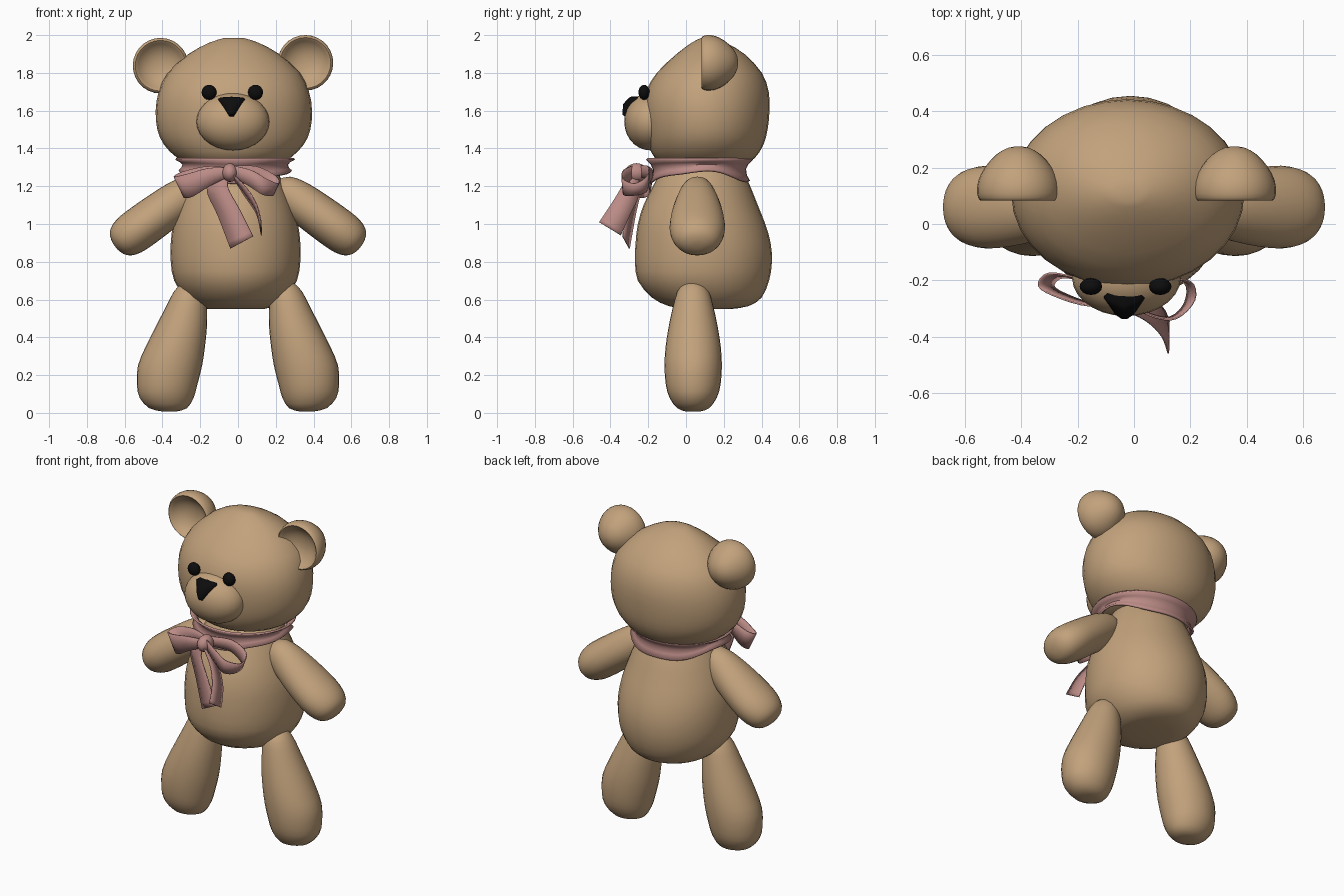
import bpy, bmesh, math
from mathutils import Matrix, Vector


def material(name, rgb):
    m = bpy.data.materials.new(name)
    m.diffuse_color = (*rgb, 1)
    return m


FUR = material("tan fur", (0.54, 0.36, 0.20))
RIBBON = material("dusty pink ribbon", (0.50, 0.26, 0.24))
BLACK = material("black", (0.004, 0.004, 0.004))


def finish(name, bm, mat, angle=50):
    bmesh.ops.recalc_face_normals(bm, faces=bm.faces)
    me = bpy.data.meshes.new(name)
    bm.to_mesh(me)
    bm.free()
    me.materials.append(mat)
    ob = bpy.data.objects.new(name, me)
    bpy.context.collection.objects.link(ob)
    bpy.ops.object.select_all(action='DESELECT')
    ob.select_set(True)
    bpy.context.view_layer.objects.active = ob
    bpy.ops.object.shade_smooth_by_angle(angle=math.radians(angle))
    return ob


def smooth(pts, n):
    """Catmull-Rom interpolation through tuples of any size."""
    p = [pts[0]] + list(pts) + [pts[-1]]
    out = []
    for i in range(1, len(p) - 2):
        for k in range(n):
            t = k / n
            out.append(tuple(
                b + 0.5 * t * (c - a + t * (2 * a - 5 * b + 4 * c - d + t * (3 * (b - c) + d - a)))
                for a, b, c, d in zip(p[i - 1], p[i], p[i + 1], p[i + 2])))
    return out + [tuple(pts[-1])]


def loft(name, rings, mat, matrix=Matrix(), seg=28):
    """Closed skin over elliptical rings (cx, cy, z, rx, ry)."""
    bm = bmesh.new()
    loops = []
    for cx, cy, z, rx, ry in smooth(rings, 2):
        rx, ry = max(rx, 0.002), max(ry, 0.002)
        loops.append([bm.verts.new((cx + rx * math.cos(a), cy + ry * math.sin(a), z))
                      for a in (2 * math.pi * i / seg for i in range(seg))])
    for a, b in zip(loops, loops[1:]):
        for i in range(seg):
            j = (i + 1) % seg
            bm.faces.new((a[i], a[j], b[j], b[i]))
    bm.faces.new(loops[0])
    bm.faces.new(loops[-1])
    bm.transform(matrix)
    return finish(name, bm, mat)


def ball(name, centre, radii, mat, seg=24):
    bm = bmesh.new()
    bmesh.ops.create_uvsphere(bm, u_segments=seg, v_segments=seg // 2, radius=1)
    bm.transform(Matrix.Translation(centre) @ Matrix.Diagonal((*radii, 1)))
    return finish(name, bm, mat)


def strip(name, pairs, n=4):
    """Thin ribbon between two edges; each entry is (x, y, z, x, y, z)."""
    bm = bmesh.new()
    rows = []
    for q in smooth(pairs, n):
        a, b = Vector(q[:3]), Vector(q[3:])
        rows.append([bm.verts.new(a.lerp(b, t)) for t in (0, 0.5, 1)])
    for r, s in zip(rows, rows[1:]):
        for i in range(2):
            bm.faces.new((r[i], r[i + 1], s[i + 1], s[i]))
    ob = finish(name, bm, RIBBON)
    mod = ob.modifiers.new("thickness", 'SOLIDIFY')
    mod.thickness = 0.006
    mod.offset = 0
    return ob


# Body: (z, half width, front y, back y)
body = [(0.55, 0.15, 0.0, 0.24), (0.565, 0.20, -0.09, 0.33), (0.61, 0.265, -0.18, 0.40),
        (0.70, 0.325, -0.255, 0.44), (0.80, 0.343, -0.27, 0.455), (0.90, 0.343, -0.267, 0.448),
        (1.00, 0.33, -0.255, 0.42), (1.10, 0.30, -0.225, 0.38), (1.20, 0.26, -0.175, 0.34),
        (1.30, 0.21, -0.12, 0.29), (1.38, 0.16, -0.06, 0.24)]
loft("body", [(-0.013, (f + b) / 2, z, w, (b - f) / 2) for z, w, f, b in body], FUR, seg=32)

# Head
head = [(1.29, 0.12, -0.02, 0.22), (1.31, 0.22, -0.10, 0.30), (1.35, 0.30, -0.165, 0.365),
        (1.42, 0.37, -0.20, 0.41), (1.50, 0.405, -0.217, 0.432), (1.60, 0.414, -0.225, 0.442),
        (1.70, 0.398, -0.212, 0.438), (1.80, 0.35, -0.155, 0.402), (1.90, 0.24, -0.05, 0.31),
        (1.96, 0.13, 0.03, 0.21), (1.985, 0.05, 0.08, 0.14)]
loft("head", [(-0.022, (f + b) / 2, z, w, (b - f) / 2) for z, w, f, b in head], FUR, seg=32)

# Muzzle and eyes
ball("muzzle", (-0.027, -0.19, 1.542), (0.193, 0.137, 0.152), FUR, 28)
for side, x in (("right", -0.153), ("left", 0.093)):
    ball(side + "_eye", (x, -0.222, 1.697), (0.04, 0.03, 0.04), BLACK, 16)

# Nose: rounded triangle wrapped over the muzzle
outline = [(-0.072, 0.09), (-0.06, 0.1), (0, 0.104), (0.06, 0.1), (0.072, 0.09),
           (0.04, 0.045), (0.012, 0), (-0.012, 0), (-0.04, 0.045)]
bm = bmesh.new()
layers = []
for scale, lift in ((1, 0.06), (1, 0.012), (0.85, 0)):
    layers.append([bm.verts.new((-0.034 + u * scale,
                                 -0.338 + 7 * u * u + 3.2 * v * v + lift,
                                 1.57 + 0.06 + (v - 0.06) * scale)) for u, v in outline])
for a, b in zip(layers, layers[1:]):
    for i in range(len(a)):
        j = (i + 1) % len(a)
        bm.faces.new((a[i], a[j], b[j], b[i]))
tip = bm.verts.new((-0.034, -0.333, 1.635))
for i in range(len(outline)):
    bm.faces.new((layers[-1][i], layers[-1][(i + 1) % len(outline)], tip))
bm.faces.new(layers[0])
finish("nose", bm, BLACK)

# Ears: round-backed cups turned around the y axis
ear = [(0.065, 0), (0.06, 0.05), (0.035, 0.10), (0.005, 0.128), (0.002, 0.138), (0.025, 0.147),
       (0.07, 0.143), (0.12, 0.118), (0.165, 0.077), (0.188, 0.035), (0.193, 0)]
swap = Matrix(((1, 0, 0, 0), (0, 0, 1, 0), (0, 1, 0, 0), (0, 0, 0, 1)))
for side, x, z in (("right", -0.41, 1.838), ("left", 0.357, 1.853)):
    loft(side + "_ear", [(0, 0, d, r, r) for d, r in ear], FUR,
         Matrix.Translation((x, 0.083, z)) @ swap)

# Arms and legs, mirrored left and right
arm = [(0, 0.02, 0.03), (0.012, 0.06, 0.075), (0.04, 0.09, 0.112), (0.09, 0.108, 0.136),
       (0.16, 0.113, 0.147), (0.26, 0.112, 0.14), (0.36, 0.108, 0.123), (0.45, 0.098, 0.10),
       (0.52, 0.075, 0.075), (0.56, 0.03, 0.03)]
leg = [(0.008, 0.365, 0.04, 0.04), (0.025, 0.37, 0.10, 0.085), (0.08, 0.378, 0.143, 0.125),
       (0.15, 0.375, 0.16, 0.145), (0.25, 0.36, 0.17, 0.152), (0.35, 0.332, 0.157, 0.146),
       (0.45, 0.302, 0.137, 0.131), (0.55, 0.276, 0.112, 0.11), (0.64, 0.256, 0.085, 0.085),
       (0.685, 0.248, 0.05, 0.05), (0.70, 0.245, 0.01, 0.01)]
shoulder = Matrix(((0.59, 0, -0.81, 0.652), (0, 1, 0, 0.06), (0.81, 0, 0.59, 0.883), (0, 0, 0, 1)))
for side, s in (("right", -1), ("left", 1)):
    mirror = Matrix.Diagonal((s, 1, 1, 1))
    loft(side + "_arm", [(0, 0, d, a, b) for d, a, b in arm], FUR, mirror @ shoulder)
    loft(side + "_leg", [(x, 0.038, z, a, b) for z, x, a, b in leg], FUR, mirror)

# Neck ribbon: flared band, narrower over the shoulders
bm = bmesh.new()
rows = []
SEG = 40
for i in range(SEG):
    a = 2 * math.pi * i / SEG
    c, s = math.cos(a), math.sin(a)
    low = 1.28 - 0.06 * s * s + 0.006 * math.sin(5 * a)
    row = []
    for t, flare in ((0, 0.0), (0.25, -0.017), (0.55, -0.022), (0.8, -0.008), (1, 0.018)):
        row.append(bm.verts.new((-0.015 + (0.296 + flare) * c, 0.072 + (0.262 + flare) * s,
                                 low + (1.345 - low) * t)))
    rows.append(row)
for i in range(SEG):
    a, b = rows[i], rows[(i + 1) % SEG]
    for k in range(4):
        bm.faces.new((a[k], b[k], b[k + 1], a[k + 1]))
band = finish("neck_ribbon", bm, RIBBON)
mod = band.modifiers.new("thickness", 'SOLIDIFY')
mod.thickness = 0.012
mod.offset = 0

# Bow: knot, two loops and two tails
ball("bow_knot", (-0.043, -0.262, 1.272), (0.043, 0.062, 0.05), RIBBON, 16)
strip("right_bow_loop", [(-0.05, -0.28, 1.30, -0.05, -0.28, 1.25),
                         (-0.16, -0.29, 1.295, -0.15, -0.28, 1.20),
                         (-0.27, -0.26, 1.265, -0.24, -0.25, 1.145),
                         (-0.338, -0.22, 1.25, -0.285, -0.22, 1.14),
                         (-0.30, -0.175, 1.275, -0.25, -0.19, 1.165),
                         (-0.17, -0.20, 1.305, -0.15, -0.21, 1.23),
                         (-0.05, -0.24, 1.30, -0.05, -0.24, 1.25)])
strip("left_bow_loop", [(-0.03, -0.28, 1.31, -0.03, -0.28, 1.25),
                        (0.07, -0.33, 1.285, 0.06, -0.32, 1.20),
                        (0.15, -0.335, 1.24, 0.13, -0.33, 1.155),
                        (0.215, -0.27, 1.215, 0.18, -0.28, 1.15),
                        (0.20, -0.205, 1.255, 0.18, -0.21, 1.17),
                        (0.10, -0.20, 1.305, 0.09, -0.20, 1.23),
                        (-0.03, -0.24, 1.31, -0.03, -0.24, 1.25)])
strip("right_bow_tail", [(-0.075, -0.26, 1.27, -0.03, -0.27, 1.27),
                         (-0.165, -0.24, 1.19, -0.055, -0.29, 1.20),
                         (-0.105, -0.27, 1.04, 0.01, -0.315, 1.075),
                         (-0.04, -0.30, 0.87, 0.08, -0.335, 0.935)])
strip("left_bow_tail", [(-0.045, -0.30, 1.28, -0.03, -0.25, 1.25),
                        (0.045, -0.345, 1.19, 0.035, -0.25, 1.15),
                        (0.10, -0.40, 1.10, 0.10, -0.295, 1.05),
                        (0.122, -0.46, 1.01, 0.124, -0.345, 0.94)])
